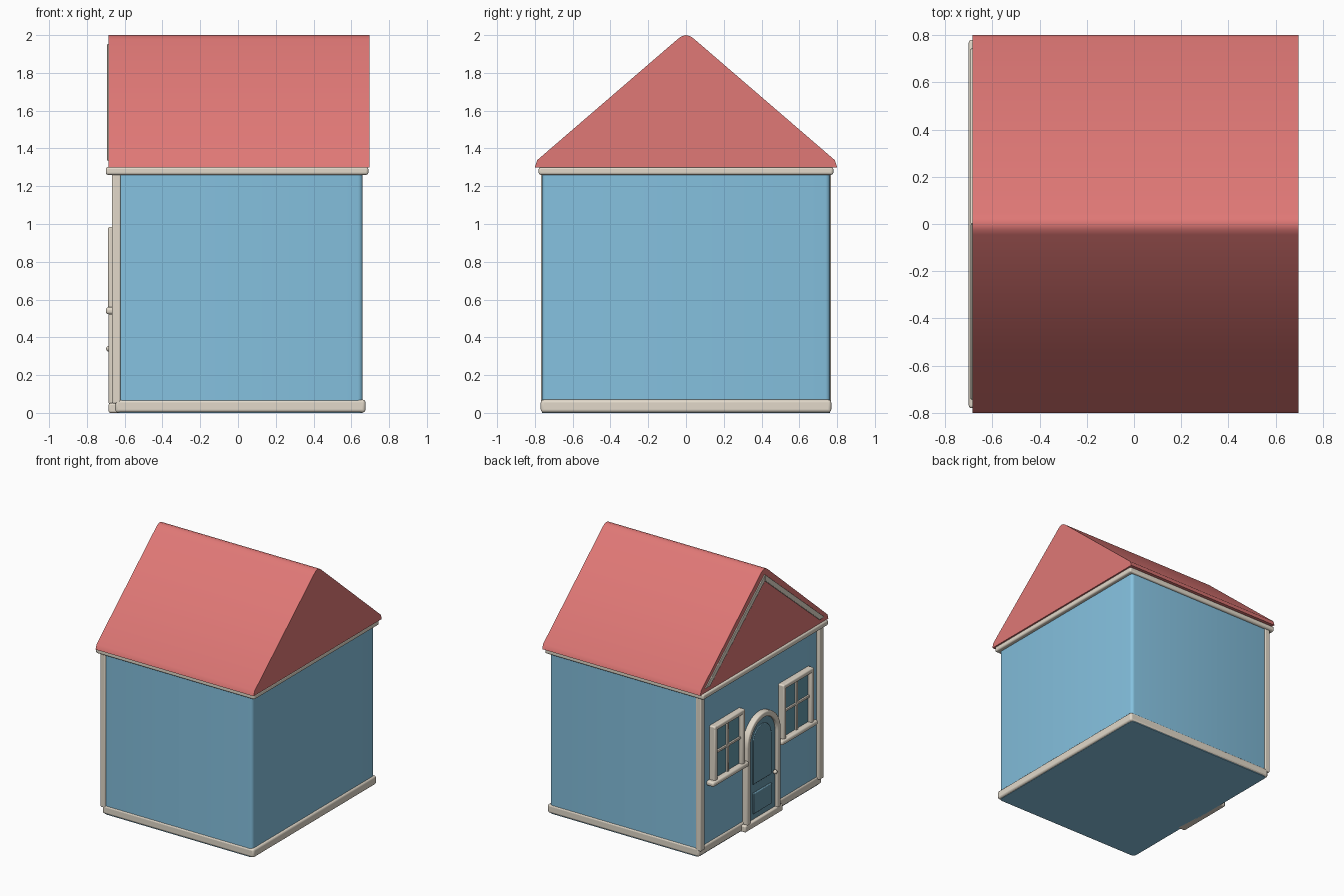
import bpy, bmesh, math

if "Cube" in bpy.data.objects:
    bpy.data.objects.remove(bpy.data.objects["Cube"])


def srgb(r, g, b):
    def lin(c):
        c /= 255
        return c / 12.92 if c <= 0.04045 else ((c + 0.055) / 1.055) ** 2.4
    return (lin(r), lin(g), lin(b), 1)


def material(name, rgb):
    m = bpy.data.materials.new(name)
    m.diffuse_color = srgb(*rgb)
    m.use_nodes = True
    m.node_tree.nodes["Principled BSDF"].inputs["Base Color"].default_value = m.diffuse_color
    return m


RED = material("roof_red", (224, 120, 118))
BLUE = material("wall_blue", (133, 193, 223))
CREAM = material("trim_cream", (226, 217, 202))
TEAL = material("door_teal", (104, 150, 170))
GLASS = material("window_glass", (100, 152, 170))


def prism(name, profile, x0, x1, mat, bevel=0.0, segments=3, smooth=False):
    """Extrude a (y, z) outline along x from x0 to x1."""
    bm = bmesh.new()
    face = bm.faces.new([bm.verts.new((x0, y, z)) for y, z in profile])
    new = bmesh.ops.extrude_face_region(bm, geom=[face])["geom"]
    bmesh.ops.translate(bm, vec=(x1 - x0, 0, 0),
                        verts=[v for v in new if isinstance(v, bmesh.types.BMVert)])
    bmesh.ops.recalc_face_normals(bm, faces=bm.faces)
    mesh = bpy.data.meshes.new(name)
    bm.to_mesh(mesh)
    bm.free()
    ob = bpy.data.objects.new(name, mesh)
    bpy.context.collection.objects.link(ob)
    mesh.materials.append(mat)
    if bevel:
        mod = ob.modifiers.new("rounded_edges", "BEVEL")
        mod.width, mod.segments = bevel, segments
        mod.limit_method, mod.angle_limit = "ANGLE", math.radians(40)
    if bevel or smooth:
        bpy.ops.object.select_all(action="DESELECT")
        ob.select_set(True)
        bpy.context.view_layer.objects.active = ob
        bpy.ops.object.shade_smooth_by_angle(angle=math.radians(35))
    return ob


def box(name, x, y, z, mat, bevel=0.0):
    return prism(name, [(y[0], z[0]), (y[1], z[0]), (y[1], z[1]), (y[0], z[1])],
                 x[0], x[1], mat, bevel)


def arch(half, bottom, spring, steps=20):
    """Round-topped outline from the lower right to the lower left."""
    pts = [(half, bottom)]
    for i in range(steps + 1):
        a = math.pi * i / steps
        pts.append((half * math.cos(a), spring + half * math.sin(a)))
    return pts + [(-half, bottom)]


# Walls with rounded vertical corners
walls = box("walls", (-0.64, 0.66), (-0.763, 0.763), (0, 1.28), BLUE)
bm = bmesh.new()
bm.from_mesh(walls.data)
uprights = [e for e in bm.edges if abs(e.verts[0].co.z - e.verts[1].co.z) > 1]
bmesh.ops.bevel(bm, geom=uprights, offset=0.025, segments=4, profile=0.5, affect="EDGES")
bm.to_mesh(walls.data)
bm.free()
bpy.context.view_layer.objects.active = walls
bpy.ops.object.select_all(action="DESELECT")
walls.select_set(True)
bpy.ops.object.shade_smooth_by_angle(angle=math.radians(35))

# Plinth, cornice and doorstep
box("plinth", (-0.65, 0.675), (-0.769, 0.769), (0.002, 0.07), CREAM, 0.015)
box("cornice", (-0.70, 0.69), (-0.78, 0.78), (1.26, 1.302), CREAM, 0.012)
box("doorstep", (-0.685, -0.6), (-0.235, 0.235), (0, 0.052), CREAM, 0.01)

# Roof with a rounded ridge
half_roof = [(0.8, 1.3), (0.788, 1.338), (0.045, 1.978), (0.025, 1.993)]
roof = half_roof + [(0, 2.0)] + [(-y, z) for y, z in reversed(half_roof)]
prism("roof", roof, -0.685, 0.697, RED, smooth=True)

# Gable trim strips following the roof slopes
outer, inner = [(0.745, 1.335), (0, 1.955)], [(0, 1.905), (0.685, 1.335)]
for s, side in ((1, "left"), (-1, "right")):
    prism("gable_trim_" + side, [(s * y, z) for y, z in outer + inner],
          -0.693, -0.66, CREAM, 0.004, 2)

# Corner posts on the door side
for s, side in ((1, "left"), (-1, "right")):
    box("corner_post_" + side, (-0.667, -0.622),
        sorted((s * 0.715, s * 0.768)), (0.05, 1.27), CREAM, 0.007)

# Windows with frame, cross bars and sill
for c, side in ((0.43, "left"), (-0.43, "right")):
    h, w, z0, z1 = 0.19, 0.036, 0.55, 0.985
    box("window_glass_" + side, (-0.658, -0.62), (c - h + 0.01, c + h - 0.01),
        (z0, z1 - 0.01), GLASS)
    for a, b, part in ((-h, -h + w, "a"), (h - w, h, "b")):
        box(f"window_jamb_{side}_{part}", (-0.688, -0.62), (c + a, c + b),
            (z0, z1), CREAM, 0.01)
    box("window_head_" + side, (-0.688, -0.62), (c - h, c + h), (z1 - w, z1), CREAM, 0.01)
    box("window_upright_" + side, (-0.672, -0.63), (c - 0.009, c + 0.009),
        (z0, z1 - 0.01), CREAM, 0.004)
    box("window_crossbar_" + side, (-0.672, -0.63), (c - h + 0.01, c + h - 0.01),
        (0.755, 0.773), CREAM, 0.004)
    box("window_sill_" + side, (-0.70, -0.62), (c - 0.225, c + 0.225),
        (0.522, 0.56), CREAM, 0.014)

# Arched door with surround, panels and knob
spring = 0.655
prism("door", arch(0.185, 0.04, spring), -0.66, -0.62, TEAL)
prism("door_surround", arch(0.21, 0.045, spring) + arch(0.168, 0.045, spring)[::-1],
      -0.685, -0.62, CREAM, 0.009)
prism("door_upper_panel", arch(0.115, 0.33, spring), -0.668, -0.65, TEAL, 0.004, 2)
box("door_lower_panel", (-0.674, -0.65), (-0.115, 0.115), (0.1, 0.26), TEAL, 0.005)
bpy.ops.mesh.primitive_uv_sphere_add(segments=16, ring_count=10, radius=0.016,
                                     location=(-0.682, -0.14, 0.34))
knob = bpy.context.object
knob.name = "door_knob"
knob.data.materials.append(CREAM)
bpy.ops.object.shade_smooth()
